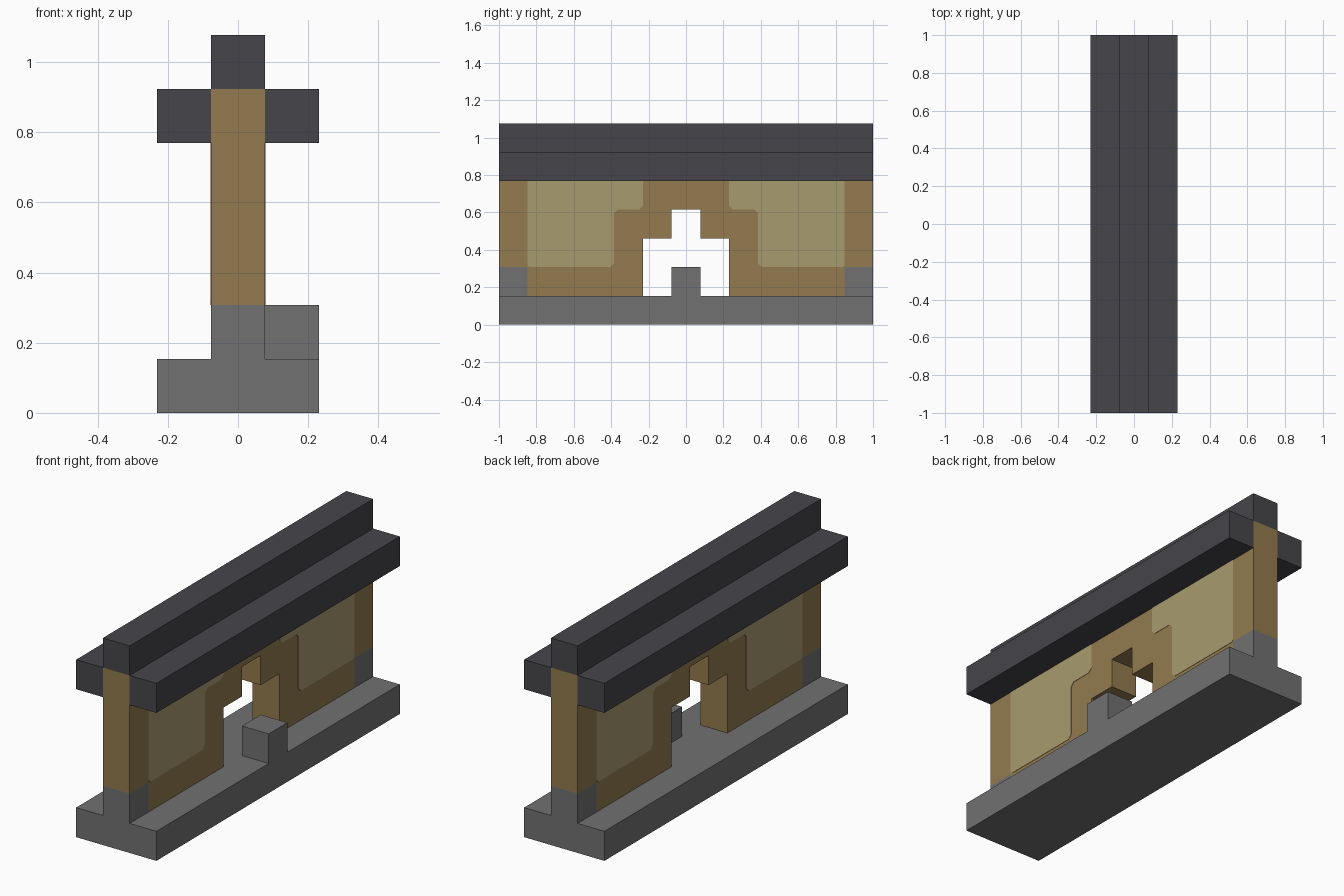
import bpy
import bmesh

cube = bpy.data.objects.get("Cube")
if cube:
    bpy.data.objects.remove(cube, do_unlink=True)

U = 2 / 13          # one block of the build
H = U / 2           # half a block, also half the wall thickness


def material(name, srgb):
    rgb = [((c / 255 + 0.055) / 1.055) ** 2.4 for c in srgb]
    mat = bpy.data.materials.new(name)
    mat.use_nodes = True
    mat.diffuse_color = (*rgb, 1)
    bsdf = mat.node_tree.nodes["Principled BSDF"]
    bsdf.inputs["Base Color"].default_value = (*rgb, 1)
    bsdf.inputs["Roughness"].default_value = 0.9
    return mat


stone = material("grey stone", (113, 113, 113))
timber = material("brown timber", (147, 123, 78))
plaster = material("pale plaster", (169, 155, 111))
slate = material("dark slate", (70, 69, 74))


def extrude_profile(name, points, x0, x1, mat):
    """Extrude a closed outline of (y, z) points from x0 to x1."""
    bm = bmesh.new()
    face = bm.faces.new([bm.verts.new((x0, y, z)) for y, z in points])
    out = bmesh.ops.extrude_face_region(bm, geom=[face])
    verts = [g for g in out["geom"] if isinstance(g, bmesh.types.BMVert)]
    bmesh.ops.translate(bm, verts=verts, vec=(x1 - x0, 0, 0))
    bmesh.ops.recalc_face_normals(bm, faces=bm.faces)
    mesh = bpy.data.meshes.new(name)
    bm.to_mesh(mesh)
    bm.free()
    mesh.materials.append(mat)
    obj = bpy.data.objects.new(name, mesh)
    bpy.context.collection.objects.link(obj)
    return obj


def box(name, x, y, z, mat):
    rect = [(y[0], z[0]), (y[1], z[0]), (y[1], z[1]), (y[0], z[1])]
    return extrude_profile(name, rect, x[0], x[1], mat)


# Stone footing, corner stones and doorstep
box("footing", (-3 * H, 3 * H), (-1, 1), (0, U), stone)
box("front_corner_stone", (-H, H), (-1, -1 + U), (U, 2 * U), stone)
box("back_corner_stone", (-H, H), (1 - U, 1), (U, 2 * U), stone)
box("doorstep", (H, 3 * H), (-H, H), (U, 2 * U), stone)

# Timber wall with a stepped doorway, drawn as one half and mirrored
half = [(H, 4 * U), (H, 3 * U), (3 * H, 3 * U), (3 * H, U),
        (1 - U, U), (1 - U, 2 * U), (1, 2 * U), (1, 6 * U)]
outline = half + [(-y, z) for y, z in reversed(half)]
extrude_profile("wall", outline, -H, H, timber)

# Plaster panels with clipped corners, on both faces of the wall
C = 0.02
panel = [(1 - U, 5 * U), (3 * H, 5 * U),
         (3 * H, 4 * U + C), (3 * H + C, 4 * U),
         (5 * H - C, 4 * U), (5 * H, 4 * U - C),
         (5 * H, 2 * U + C), (5 * H + C, 2 * U),
         (1 - U - C / 2, 2 * U), (1 - U, 2 * U + C / 2)]
for side, sx in (("left", 1), ("right", -1)):
    for end, sy in (("back", 1), ("front", -1)):
        extrude_profile(f"{side}_{end}_panel", [(sy * y, z) for y, z in panel],
                        sx * H, sx * (H + 0.002), plaster)

# Roof beams: one along each side and a ridge on top
box("left_eave", (H, 3 * H), (-1, 1), (5 * U, 6 * U), slate)
box("right_eave", (-3 * H, -H), (-1, 1), (5 * U, 6 * U), slate)
box("ridge", (-H, H), (-1, 1), (6 * U, 7 * U), slate)
